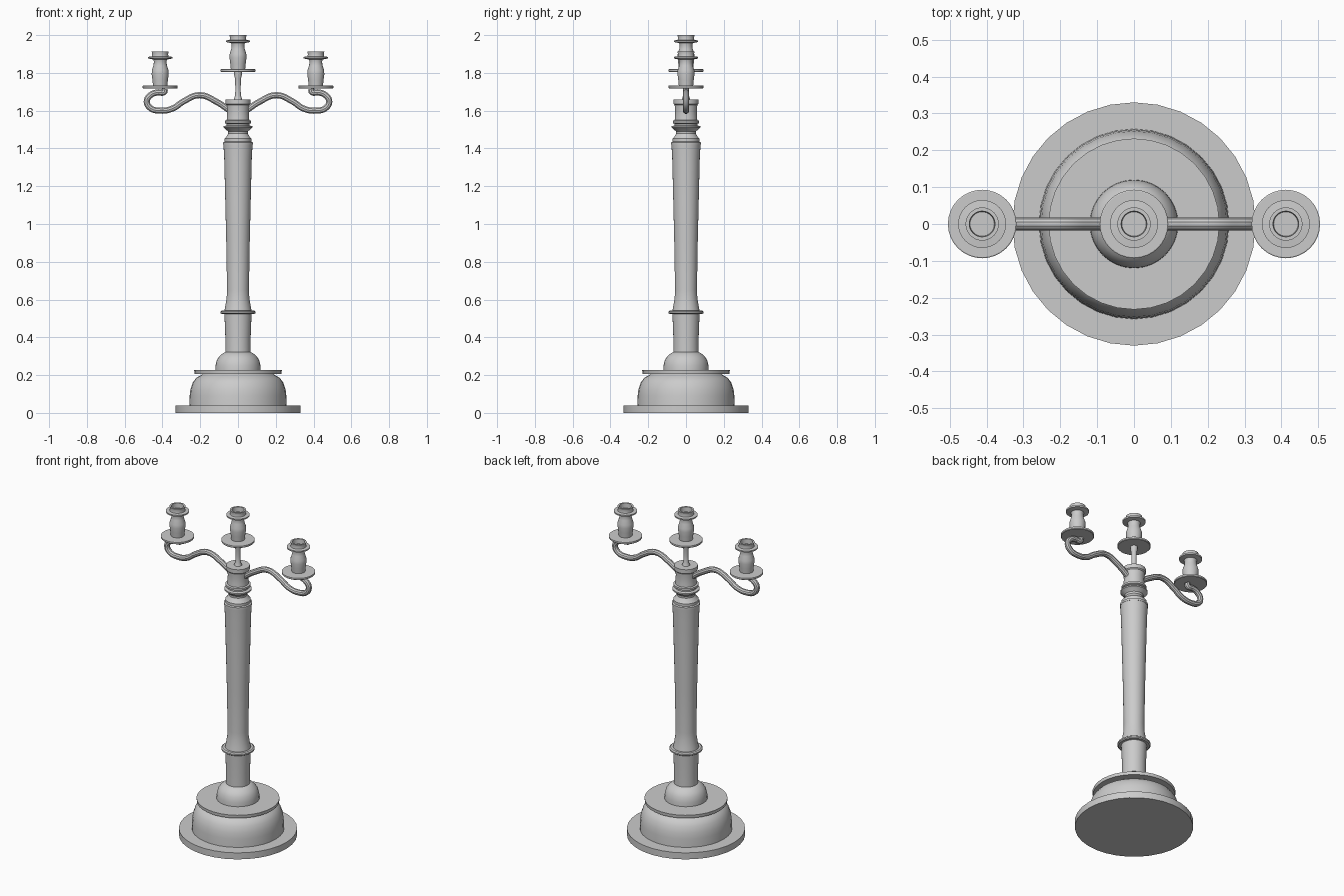
import bpy, math
from mathutils import Vector

cube = bpy.data.objects.get("Cube")
if cube:
    bpy.data.objects.remove(cube, do_unlink=True)

metal = bpy.data.materials.new("grey metal")
metal.use_nodes = True
GREY = (0.6, 0.6, 0.6, 1)
metal.diffuse_color = GREY
for node in metal.node_tree.nodes:
    if node.type == 'BSDF_PRINCIPLED':
        node.inputs["Base Color"].default_value = GREY


def finish(obj):
    """Give the part its metal and smooth it, keeping hard edges."""
    obj.data.materials.clear()
    obj.data.materials.append(metal)
    bpy.ops.object.select_all(action='DESELECT')
    obj.select_set(True)
    bpy.context.view_layer.objects.active = obj
    bpy.ops.object.shade_smooth_by_angle(angle=math.radians(32))
    return obj


def lathe(name, profile, sides=32, x=0.0, z=0.0):
    """Spin (radius, height) points, bottom to top, around a vertical axis."""
    verts, faces = [], []
    for r, h in profile:
        for i in range(sides):
            a = math.tau * i / sides
            verts.append((r * math.cos(a), r * math.sin(a), h))
    for k in range(len(profile) - 1):
        for i in range(sides):
            j = (i + 1) % sides
            a, b = k * sides, (k + 1) * sides
            faces.append((a + i, a + j, b + j, b + i))
    faces.append(tuple(reversed(range(sides))))
    faces.append(tuple(range(len(verts) - sides, len(verts))))
    mesh = bpy.data.meshes.new(name)
    mesh.from_pydata(verts, [], faces)
    obj = bpy.data.objects.new(name, mesh)
    obj.location = (x, 0, z)
    bpy.context.collection.objects.link(obj)
    return finish(obj)


def tube(name, points, radius):
    """Sweep a round tube along a smooth path in the xz plane."""
    curve = bpy.data.curves.new(name, 'CURVE')
    curve.dimensions = '3D'
    curve.bevel_depth = radius
    curve.bevel_resolution = 3
    curve.resolution_u = 8
    curve.use_fill_caps = True
    spline = curve.splines.new('BEZIER')
    spline.bezier_points.add(len(points) - 1)
    for p, (x, z) in zip(spline.bezier_points, points):
        p.co = Vector((x, 0, z))
        p.handle_left_type = p.handle_right_type = 'AUTO'
    temp = bpy.data.objects.new(name + "_path", curve)
    bpy.context.collection.objects.link(temp)
    graph = bpy.context.evaluated_depsgraph_get()
    mesh = bpy.data.meshes.new_from_object(temp.evaluated_get(graph))
    bpy.data.objects.remove(temp, do_unlink=True)
    obj = bpy.data.objects.new(name, mesh)
    bpy.context.collection.objects.link(obj)
    return finish(obj)


# Base: foot plate, rounded dome, upper plate and small dome
lathe("foot_plate", [(0.33, 0), (0.33, 0.04)])
lathe("base_dome", [(0.258, 0.04), (0.256, 0.09), (0.252, 0.125), (0.24, 0.16),
                    (0.222, 0.185), (0.195, 0.2), (0.18, 0.212)])
lathe("upper_plate", [(0.23, 0.207), (0.232, 0.226)])
lathe("small_dome", [(0.12, 0.226), (0.119, 0.25), (0.112, 0.28), (0.1, 0.298),
                     (0.085, 0.312), (0.068, 0.322)])

# Column with its ring
lathe("lower_column", [(0.067, 0.31), (0.067, 0.4), (0.072, 0.53)])
lathe("column_ring", [(0.086, 0.523), (0.093, 0.528), (0.093, 0.536), (0.086, 0.541)])
lathe("column_shaft", [(0.072, 0.54), (0.067, 0.565), (0.06, 0.61), (0.058, 0.65),
                       (0.062, 0.9), (0.068, 1.15), (0.073, 1.35), (0.077, 1.42)])

# Turned neck and the cup that holds the arms
lathe("turned_neck", [(0.079, 1.42), (0.079, 1.432), (0.071, 1.436), (0.071, 1.452),
                      (0.063, 1.46), (0.052, 1.478), (0.053, 1.49), (0.07, 1.506),
                      (0.076, 1.51), (0.076, 1.518), (0.06, 1.522), (0.06, 1.53),
                      (0.07, 1.534), (0.07, 1.546), (0.058, 1.55)])
lathe("arm_cup", [(0.06, 1.548), (0.058, 1.57), (0.057, 1.6), (0.06, 1.63),
                  (0.066, 1.636), (0.066, 1.66)])
lathe("centre_stem", [(0.022, 1.66), (0.015, 1.68), (0.014, 1.72), (0.016, 1.77),
                      (0.021, 1.79), (0.021, 1.806)], sides=16)

# Candle holders: drip tray and socket, hollow at the top
tray = [(0.09, 1.805), (0.093, 1.808), (0.093, 1.818), (0.09, 1.82)]
socket = [(0.038, 1.82), (0.041, 1.85), (0.045, 1.88), (0.044, 1.9), (0.036, 1.925),
          (0.033, 1.945), (0.036, 1.958), (0.064, 1.963), (0.065, 1.972),
          (0.044, 1.974), (0.042, 1.985), (0.045, 2.0), (0.035, 2.0), (0.033, 1.972)]
for label, x, z in (("centre", 0, 0), ("left", 0.412, -0.087), ("right", -0.412, -0.087)):
    lathe(label + "_drip_tray", tray, x=x, z=z)
    lathe(label + "_candle_socket", socket, x=x, z=z)

# Mirrored curling arms
arm = [(0.05, 1.605), (0.11, 1.645), (0.205, 1.682), (0.29, 1.648), (0.345, 1.612),
       (0.41, 1.6), (0.465, 1.615), (0.483, 1.65), (0.462, 1.683), (0.425, 1.697),
       (0.392, 1.698), (0.387, 1.716)]
for label, side in (("left", 1), ("right", -1)):
    tube(label + "_arm", [(side * x, z) for x, z in arm], 0.017)
